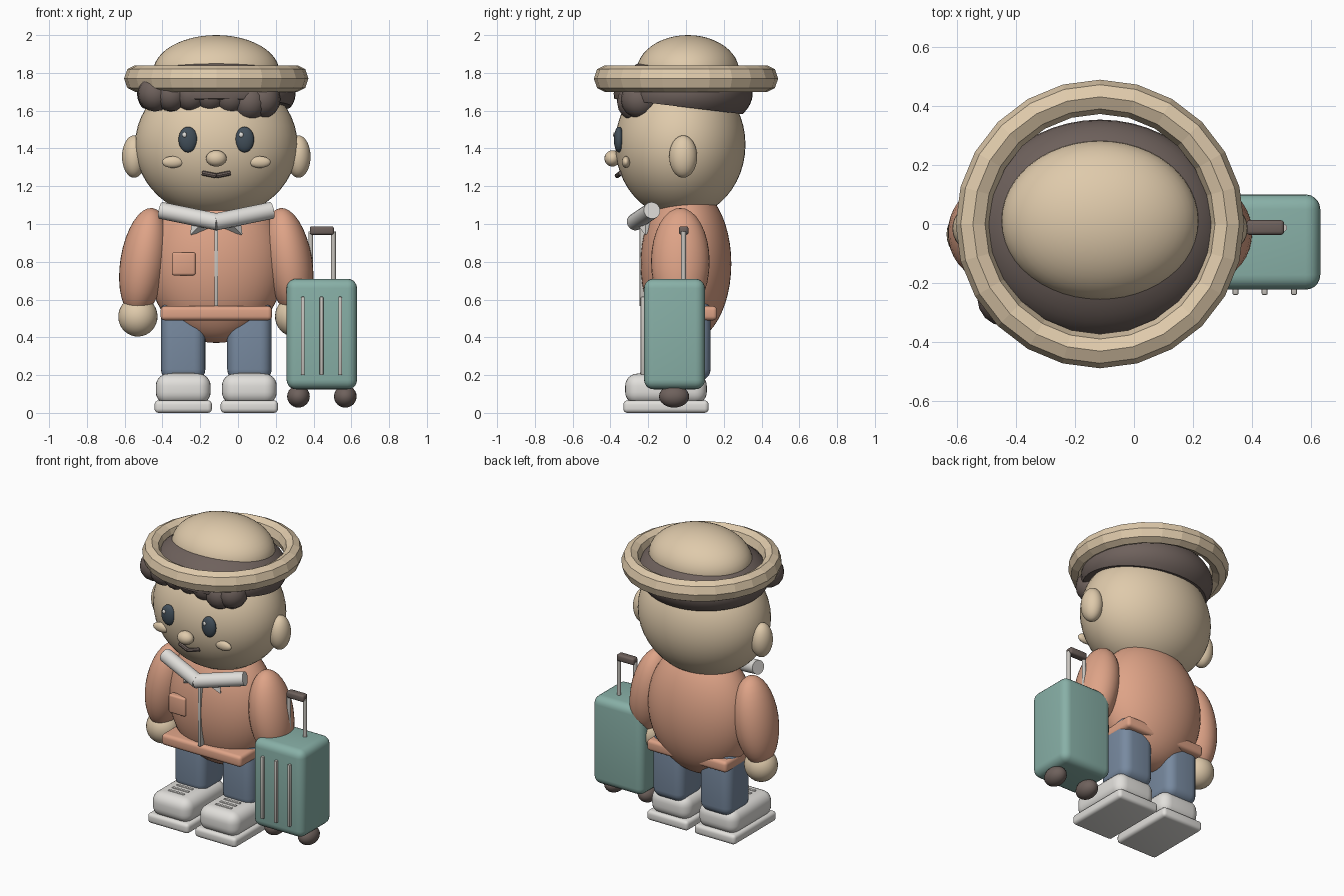
import bpy, bmesh, math
from mathutils import Vector, Matrix

if "Cube" in bpy.data.objects:
    bpy.data.objects.remove(bpy.data.objects["Cube"])

CX = -0.115  # centre line of the figure


def mat(name, r, g, b):
    m = bpy.data.materials.new(name)
    lin = [((c / 255 + 0.055) / 1.055) ** 2.4 for c in (r, g, b)]
    m.diffuse_color = (*lin, 1)
    m.use_nodes = True
    m.node_tree.nodes["Principled BSDF"].inputs["Base Color"].default_value = m.diffuse_color
    return m


SKIN = mat("tan", 223, 202, 171)
JACKET = mat("terracotta", 222, 163, 135)
DENIM = mat("denim_blue", 120, 138, 160)
WHITE = mat("off_white", 225, 223, 219)
BROWN = mat("dark_brown", 110, 97, 92)
EYE = mat("dark_slate", 66, 79, 90)
TEAL = mat("teal", 136, 176, 167)
METAL = mat("light_metal", 200, 196, 190)


def finish(name, bm, material, smooth=True, angle=40):
    me = bpy.data.meshes.new(name)
    bmesh.ops.recalc_face_normals(bm, faces=bm.faces)
    bm.to_mesh(me)
    bm.free()
    me.materials.append(material)
    ob = bpy.data.objects.new(name, me)
    bpy.context.collection.objects.link(ob)
    if smooth:
        bpy.context.view_layer.objects.active = ob
        ob.select_set(True)
        bpy.ops.object.shade_smooth_by_angle(angle=math.radians(angle))
        ob.select_set(False)
    return ob


def ball(name, loc, rad, material, tilt=0, segs=32, cut=None):
    """Ellipsoid, tilted about y; cut = (point, normal) of a plane that trims it."""
    bm = bmesh.new()
    bmesh.ops.create_uvsphere(bm, u_segments=segs, v_segments=segs // 2, radius=1)
    bm.transform(Matrix.Translation(loc) @ Matrix.Rotation(tilt, 4, 'Y') @ Matrix.Diagonal((*rad, 1)))
    if cut:
        geom = bm.verts[:] + bm.edges[:] + bm.faces[:]
        bmesh.ops.bisect_plane(bm, geom=geom, plane_co=cut[0], plane_no=cut[1], clear_inner=True)
        bmesh.ops.holes_fill(bm, edges=[e for e in bm.edges if e.is_boundary])
    return finish(name, bm, material)


def box(name, lo, hi, material, bevel=0.0, segs=4, tilt=0):
    """Box between two corners with rounded edges."""
    lo, hi = Vector(lo), Vector(hi)
    bm = bmesh.new()
    bmesh.ops.create_cube(bm, size=1)
    bm.transform(Matrix.Diagonal((*(hi - lo), 1)))
    if bevel:
        bmesh.ops.bevel(bm, geom=bm.edges[:], offset=bevel, segments=segs, profile=0.5, affect='EDGES')
    bm.transform(Matrix.Translation((lo + hi) / 2) @ Matrix.Rotation(tilt, 4, 'X'))
    return finish(name, bm, material)


def rod(name, a, b, r, material, r2=None, segs=20):
    """Cylinder or cone from a to b."""
    a, b = Vector(a), Vector(b)
    d = b - a
    bm = bmesh.new()
    bmesh.ops.create_cone(bm, cap_ends=True, segments=segs, radius1=r,
                          radius2=r if r2 is None else r2, depth=d.length)
    bm.transform(Matrix.Translation((a + b) / 2) @ d.to_track_quat('Z', 'Y').to_matrix().to_4x4())
    return finish(name, bm, material)


# Head, nose and torso
ball("head", (CX, -0.03, 1.42), (0.43, 0.345, 0.388), SKIN, segs=48)
ball("nose", (CX, -0.39, 1.347), (0.055, 0.042, 0.043), SKIN, segs=20)
ball("jacket_body", (CX, 0, 0.79), (0.36, 0.24, 0.42), JACKET, segs=48)
box("jacket_hem", (CX - 0.295, -0.23, 0.49), (CX + 0.295, 0.165, 0.565), JACKET, 0.022)
box("jacket_pocket", (-0.35, -0.24, 0.728), (-0.225, -0.19, 0.85), JACKET, 0.012, 3)
box("jacket_zip", (CX - 0.01, -0.246, 0.565), (CX + 0.01, -0.205, 0.99), METAL, 0.004, 2)

# Mirrored parts
for s, side in ((-1, "left"), (1, "right")):
    def P(dx, y, z):
        return (CX + s * dx, y, z)

    def pair(name, x0, x1, y0, y1, z0, z1, material, bevel, segs=4):
        xs = sorted((CX + s * x0, CX + s * x1))
        box(f"{side}_{name}", (xs[0], y0, z0), (xs[1], y1, z1), material, bevel, segs)

    # Face
    ball(side + "_ear", P(0.435, -0.015, 1.357), (0.064, 0.074, 0.112), SKIN)
    ball(side + "_eye", P(0.15, -0.355, 1.447), (0.05, 0.027, 0.068), EYE, segs=24)
    ball(side + "_eye_glint", (CX + s * 0.15 - 0.018, -0.378, 1.472), (0.012, 0.008, 0.014), WHITE, segs=12)
    ball(side + "_cheek", P(0.23, -0.318, 1.328), (0.058, 0.022, 0.031), SKIN, segs=24)
    rod(side + "_mouth", P(0, -0.365, 1.255), P(0.073, -0.345, 1.27), 0.013, BROWN, segs=8)
    # Collar roll and its point
    rod(side + "_collar", P(-0.01, -0.27, 1.01), P(0.293, -0.18, 1.072), 0.045, WHITE)
    rod(side + "_collar_point", P(0.07, -0.205, 1.02), P(0.135, -0.215, 0.945), 0.07, WHITE, 0.004, 4)
    # Arm and hand
    ball(side + "_arm", P(0.383, -0.03, 0.8), (0.125, 0.155, 0.288), JACKET, tilt=-s * 0.16)
    ball(side + "_hand", P(0.415, -0.035, 0.51), (0.104, 0.1, 0.106), SKIN, tilt=-s * 0.16)
    # Leg and shoe
    pair("leg", 0.058, 0.293, -0.12, 0.13, 0.17, 0.6, DENIM, 0.06, 5)
    pair("sole", 0.023, 0.327, -0.332, 0.12, 0.0, 0.066, WHITE, 0.022)
    pair("shoe", 0.03, 0.32, -0.322, 0.11, 0.045, 0.208, WHITE, 0.065, 6)
    for i in range(3):
        y = -0.235 + i * 0.045
        pair(f"lace_{i + 1}", 0.115, 0.235, y - 0.009, y + 0.009, 0.2, 0.214, WHITE, 0.004, 2)

# Hair cap, trimmed by a sloping plane, and curls on the forehead
ball("hair_cap", (CX, -0.015, 1.69), (0.42, 0.368, 0.21), BROWN, segs=48,
     cut=((CX, 0.315, 1.58), Vector((0, 0.12, 1))))
curls = [(-0.44, -0.25, 1.69, 0.095), (-0.355, -0.27, 1.685, 0.09), (-0.25, -0.275, 1.685, 0.09),
         (-0.145, -0.28, 1.685, 0.09), (-0.04, -0.275, 1.675, 0.095),
         (0.06, -0.265, 1.645, 0.1), (0.13, -0.245, 1.66, 0.1)]
for i, (x, y, z, r) in enumerate(curls):
    ball(f"curl_{i + 1}", (x, y, z), (r * 0.95, r, r), BROWN, segs=16)
# Tip of the outer curl poking past the brim
rod("curl_tip", (-0.45, -0.26, 1.7), (-0.485, -0.27, 1.785), 0.075, BROWN, 0.02, 10)

# Hat crown and faceted brim ring
ball("hat_crown", (CX, 0.01, 1.805), (0.334, 0.272, 0.195), SKIN, segs=48)
bm = bmesh.new()
N, M = 24, 8
rings = []
for i in range(N):
    a = 2 * math.pi * i / N
    ring = []
    for j in range(M):
        b = 2 * math.pi * j / M
        r = 0.43 + 0.058 * math.cos(b)
        ring.append(bm.verts.new((CX + r * math.cos(a), r * math.sin(a), 1.77 + 0.07 * math.sin(b))))
    rings.append(ring)
for i in range(N):
    p, q = rings[i], rings[(i + 1) % N]
    for j in range(M):
        k = (j + 1) % M
        bm.faces.new((p[j], q[j], q[k], p[k]))
finish("hat_brim", bm, SKIN, smooth=False)

# Suitcase with front ribs, pull handle and wheels
box("suitcase", (0.257, -0.222, 0.125), (0.63, 0.1, 0.71), TEAL, 0.05, 5)
for i, x in enumerate((0.343, 0.442, 0.541)):
    box(f"suitcase_rib_{i + 1}", (x - 0.01, -0.24, 0.2), (x + 0.01, -0.21, 0.615), METAL, 0.005, 2)
for i, x in enumerate((0.385, 0.505)):
    rod(f"handle_post_{i + 1}", (x, -0.013, 0.68), (x, -0.013, 0.96), 0.013, METAL, segs=12)
box("handle_grip", (0.38, -0.037, 0.943), (0.508, 0.013, 0.988), BROWN, 0.012, 3)
for i, x in enumerate((0.32, 0.568)):
    ball(f"wheel_{i + 1}", (x, -0.063, 0.087), (0.06, 0.08, 0.059), BROWN, segs=24)
